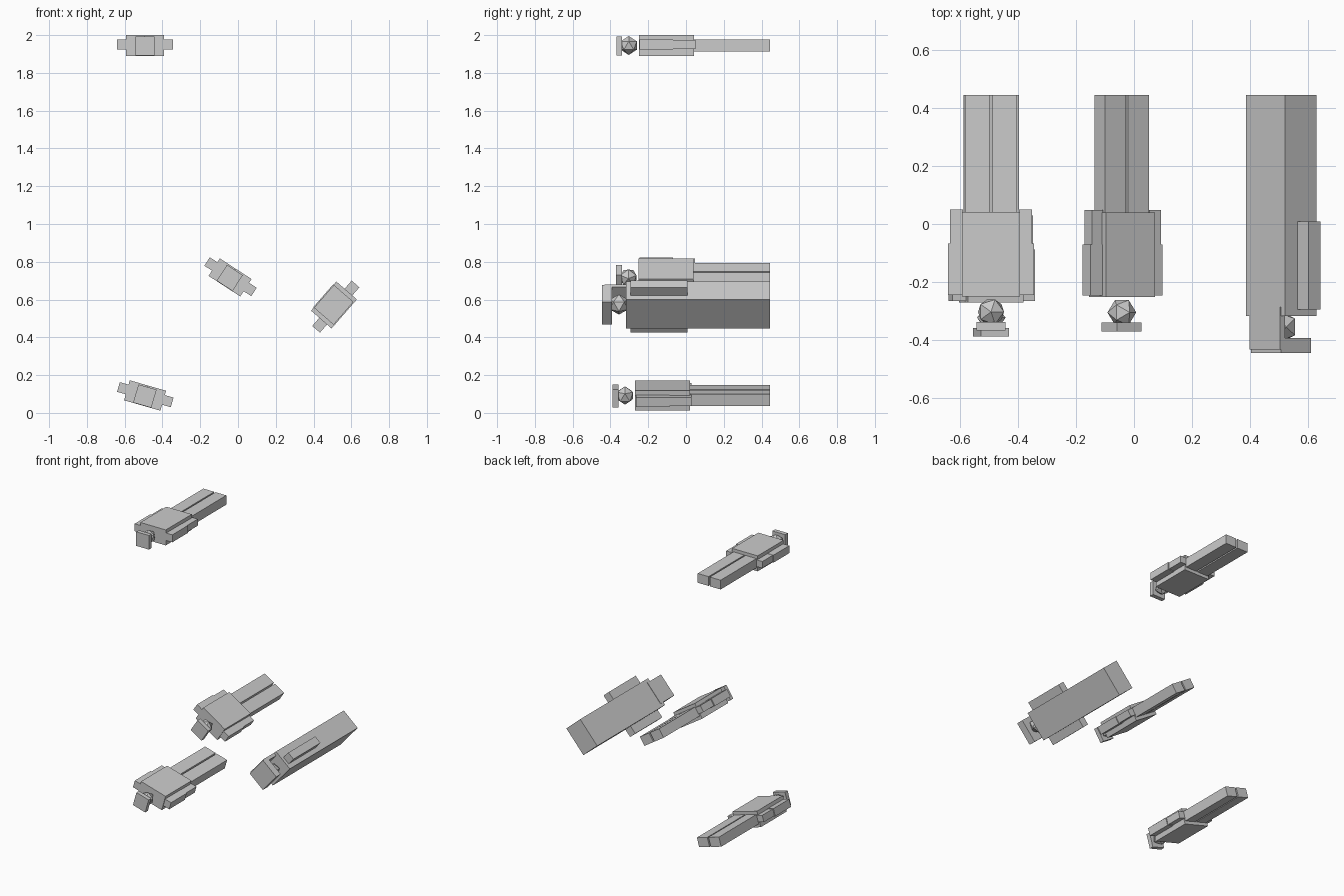
import bpy
from math import radians
from mathutils import Matrix

if "Cube" in bpy.data.objects:
    bpy.data.objects.remove(bpy.data.objects["Cube"])


def place(obj, frame):
    obj.matrix_world = frame @ obj.matrix_world
    return obj


def box(name, frame, xr, yr, zr):
    """Box from local min/max ranges, placed in a tilted figure frame."""
    bpy.ops.mesh.primitive_cube_add(size=1)
    o = bpy.context.object
    o.name = name
    c = [(r[0] + r[1]) / 2 for r in (xr, yr, zr)]
    s = [r[1] - r[0] for r in (xr, yr, zr)]
    o.data.transform(Matrix.Translation(c) @ Matrix.Diagonal((*s, 1)))
    o.matrix_world = frame
    return o


def ball(name, frame, loc, r):
    bpy.ops.mesh.primitive_ico_sphere_add(subdivisions=1, radius=r)
    o = bpy.context.object
    o.name = name
    o.data.transform(Matrix.Translation(loc))
    o.matrix_world = frame
    return o


def tilted(x, z, angle):
    return Matrix.Translation((x, 0, z)) @ Matrix.Rotation(radians(angle), 4, 'Y')


def mirrored_box(name, frame, xr, yr, zr):
    box("left_" + name, frame, (-xr[1], -xr[0]), yr, zr)
    box("right_" + name, frame, xr, yr, zr)


def figure(tag, x, z, angle, dy):
    f = tilted(x, z, angle)
    box(tag + "_torso", f, (-.1, .1), (-.25 + dy, .042 + dy), (-.055, .055))
    # arms: thicker upper part, slimmer lower part
    mirrored_box(tag + "_upper_arm", f, (.098, .148), (-.245 + dy, -.068 + dy), (-.022, .031))
    mirrored_box(tag + "_lower_arm", f, (.096, .142), (-.068 + dy, .05 + dy), (-.018, .029))
    mirrored_box(tag + "_leg", f, (.005, .09), (.042 + dy, .444), (-.033, .033))
    # faceted head and flat hat
    ball(tag + "_head", f, (0, -.303 + dy, 0), .05)
    box(tag + "_hat", f, (-.05, .05), (-.368 + dy, -.338 + dy), (-.053, .047))


# three plain figures lying along y
figure("upper_figure", -.493, 1.945, 0, 0)
figure("middle_figure", -.042, .717, 33, -.002)
figure("lower_figure", -.492, .092, 16, -.02)

# larger figure in a long robe
f = tilted(.508, .571, -49)
box("robe", f, (-.102, .102), (-.317, .445), (-.072, .072))
mirrored_box("robe_arm", f, (.1, .159), (-.295, .008), (-.04, .014))
ball("robe_head", f, (.004, -.355, 0), .055)
box("robe_hat", f, (-.08, .08), (-.444, -.393), (-.067, .07))
box("robe_hair", f, (-.08, .08), (-.432, -.286), (.052, .075))
